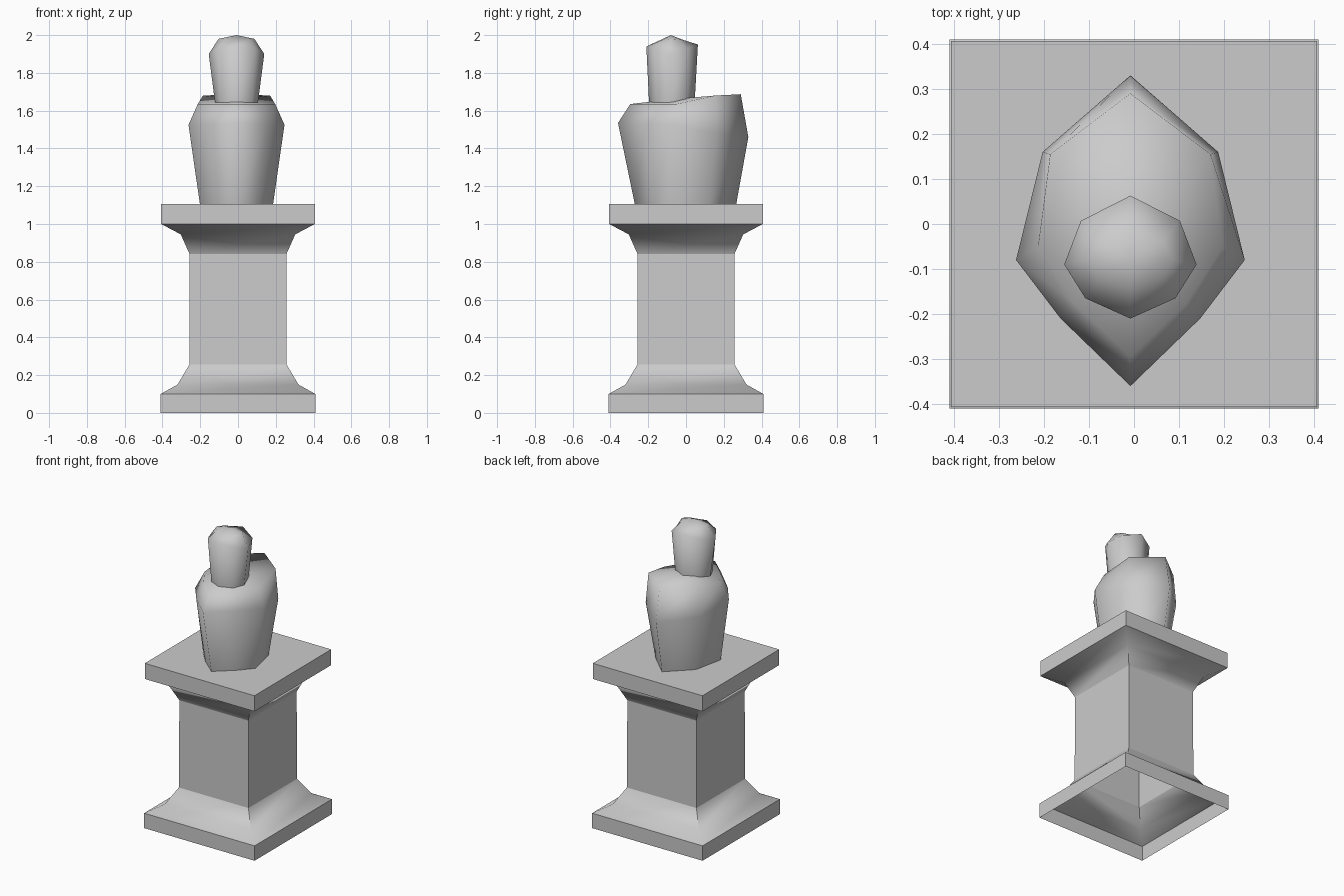
import bpy, bmesh

old = bpy.data.objects.get("Cube")
if old:
    bpy.data.objects.remove(old, do_unlink=True)

stone = bpy.data.materials.new("grey stone")
stone.use_nodes = True
GREY = (0.6, 0.6, 0.6, 1)
stone.diffuse_color = GREY
stone.node_tree.nodes["Principled BSDF"].inputs["Base Color"].default_value = GREY


def loft(name, rings, apex=None, sharp=None, angle=None):
    """Skin a stack of rings, optionally closed by a fan to an apex."""
    bm = bmesh.new()
    loops = [[bm.verts.new(p) for p in ring] for ring in rings]
    n = len(loops[0])
    for low, high in zip(loops, loops[1:]):
        for i in range(n):
            j = (i + 1) % n
            bm.faces.new((low[i], low[j], high[j], high[i]))
    if apex:
        tip = bm.verts.new(apex)
        for i in range(n):
            bm.faces.new((loops[-1][i], loops[-1][(i + 1) % n], tip))
    for face in bm.faces:
        face.smooth = True
    if sharp:
        for edge in bm.edges:
            edge.smooth = not sharp(edge)
    mesh = bpy.data.meshes.new(name)
    bm.to_mesh(mesh)
    bm.free()
    mesh.materials.append(stone)
    obj = bpy.data.objects.new(name, mesh)
    bpy.context.collection.objects.link(obj)
    if angle:
        bpy.ops.object.select_all(action="DESELECT")
        obj.select_set(True)
        bpy.context.view_layer.objects.active = obj
        bpy.ops.object.shade_smooth_by_angle(angle=angle)
    return obj


def square(r, z):
    return [(-r, -r, z), (r, -r, z), (r, r, z), (-r, r, z)]


def mirrored(half, cx=-0.008):
    """Front-to-back half outline, mirrored into a full ring."""
    left = [(cx + x, y, z) for x, y, z in half]
    right = [(cx - x, y, z) for x, y, z in half[-2:0:-1]]
    return left + right


# Pedestal: hollow, open underneath
loft("pedestal_base", [square(r, z) for r, z in
     ((0.41, 0), (0.41, 0.1), (0.32, 0.15), (0.258, 0.255))], angle=0.8)
loft("pedestal_shaft", [square(0.258, 0.255), square(0.256, 0.84)], angle=0.8)
loft("pedestal_cap", [square(r, z) for r, z in
     ((0.256, 0.84), (0.303, 0.945), (0.407, 1.0), (0.407, 1.105))],
     apex=(0, 0, 1.105), angle=0.8)

# Torso: pointed front and back, crisp rim across the back of the shoulders
torso = [
    [(0, -0.27, 1.1), (0.115, -0.17, 1.1), (0.193, -0.08, 1.1),
     (0.15, 0.12, 1.1), (0, 0.265, 1.1)],
    [(0, -0.36, 1.535), (0.155, -0.21, 1.53), (0.254, -0.08, 1.525),
     (0.195, 0.16, 1.48), (0, 0.33, 1.46)],
    [(0, -0.295, 1.635), (0.125, -0.175, 1.635), (0.205, -0.05, 1.635),
     (0.178, 0.155, 1.68), (0, 0.29, 1.687)],
]
loft("torso", [mirrored(h) for h in torso], apex=(-0.008, -0.08, 1.66),
     sharp=lambda e: all(v.co.z > 1.63 and v.co.y > -0.06 for v in e.verts)
     and len(e.link_faces) == 2 and e.calc_face_angle() > 0.6)

# Head: tapered block with a low domed crown
head = [
    [(0, -0.195, 1.63), (0.08, -0.155, 1.63), (0.112, -0.085, 1.63),
     (0.085, 0.0, 1.63), (0, 0.045, 1.63)],
    [(0, -0.21, 1.94), (0.1, -0.165, 1.925), (0.147, -0.09, 1.9),
     (0.11, 0.007, 1.925), (0, 0.063, 1.95)],
    [(0, -0.145, 1.97), (0.07, -0.12, 1.975), (0.095, -0.08, 1.98),
     (0.07, -0.04, 1.977), (0, -0.01, 1.973)],
]
loft("head", [mirrored(h) for h in head], apex=(-0.008, -0.08, 2.0))
